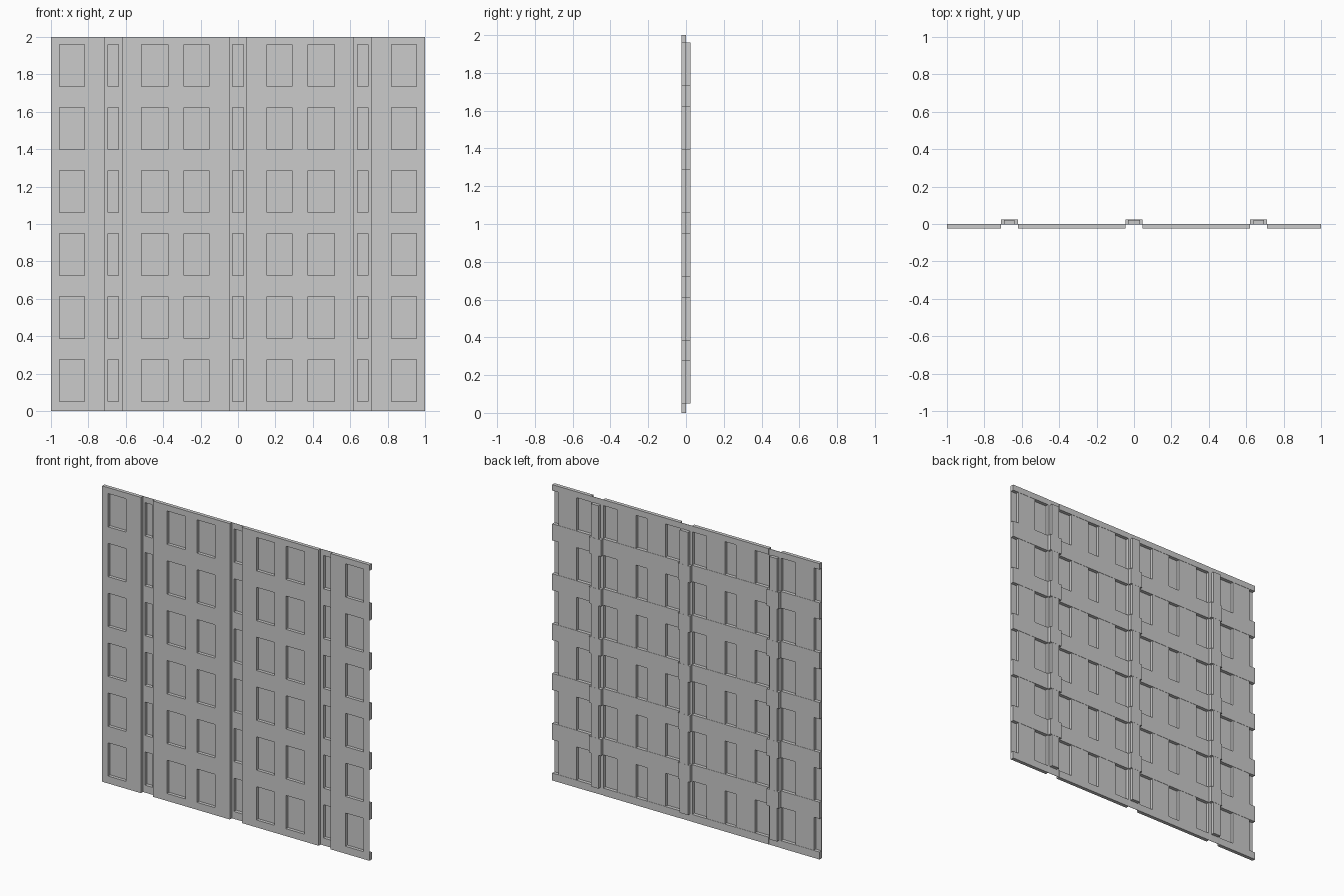
import bpy, bmesh

cube = bpy.data.objects.get("Cube")
if cube:
    bpy.data.objects.remove(cube, do_unlink=True)

FRONT, MID, BACK, T = -0.0235, 0.0, 0.0235, 0.002
ROW0, PITCH, WIN_H, ROWS = 0.05, 0.337, 0.225, 6

# Colour
concrete = bpy.data.materials.new("concrete_grey")
concrete.use_nodes = True
grey = (0.6, 0.6, 0.6, 1)
concrete.diffuse_color = grey
concrete.node_tree.nodes["Principled BSDF"].inputs["Base Color"].default_value = grey


def add_object(name, bm):
    mesh = bpy.data.meshes.new(name)
    bm.to_mesh(mesh)
    bm.free()
    mesh.materials.append(concrete)
    obj = bpy.data.objects.new(name, mesh)
    bpy.context.scene.collection.objects.link(obj)
    return obj


def mirrored(spans):
    return sorted(spans + [(-b, -a) for a, b in spans])


# Layout across the wall and up the storeys
panel_windows = mirrored([(0.155, 0.29), (0.375, 0.515), (0.82, 0.955)])
strips = mirrored([(0.62, 0.71)]) + [(-0.045, 0.045)]
strip_windows = mirrored([(0.64, 0.695)]) + [(-0.03, 0.03)]
rows = [(ROW0 + PITCH * i, ROW0 + PITCH * i + WIN_H) for i in range(ROWS)]
xs = sorted({-1.0, 1.0} | {v for s in panel_windows + strips + strip_windows for v in s})
zs = sorted({0.0, 2.0} | {v for r in rows for v in r})


def inside(v, spans):
    return any(a < v < b for a, b in spans)


def depth(i, k):
    """Front surface of one cell of the wall."""
    x, z = (xs[i] + xs[i + 1]) / 2, (zs[k] + zs[k + 1]) / 2
    in_row = inside(z, rows)
    if inside(x, strips):
        return BACK - T if in_row and inside(x, strip_windows) else MID - T
    return MID - T if in_row and inside(x, panel_windows) else FRONT


# Facade skin: stepped sheet with recessed strips and window pockets
bm = bmesh.new()


def quad(*points):
    bm.faces.new([bm.verts.new(p) for p in points])


nx, nz = len(xs) - 1, len(zs) - 1
for i in range(nx):
    for k in range(nz):
        x0, x1, z0, z1, y = xs[i], xs[i + 1], zs[k], zs[k + 1], depth(i, k)
        quad((x0, y, z0), (x1, y, z0), (x1, y, z1), (x0, y, z1))
        if i + 1 < nx and depth(i + 1, k) != y:
            w = depth(i + 1, k)
            quad((x1, y, z0), (x1, w, z0), (x1, w, z1), (x1, y, z1))
        if k + 1 < nz and depth(i, k + 1) != y:
            w = depth(i, k + 1)
            quad((x0, y, z1), (x1, y, z1), (x1, w, z1), (x0, w, z1))
bmesh.ops.remove_doubles(bm, verts=bm.verts, dist=0.0001)
bmesh.ops.recalc_face_normals(bm, faces=bm.faces)
if sum(f.normal.y * f.calc_area() for f in bm.faces) > 0:
    bmesh.ops.reverse_faces(bm, faces=bm.faces)
skin = add_object("facade_skin", bm)
shell = skin.modifiers.new("thickness", "SOLIDIFY")
shell.thickness = T
shell.offset = -1


# Floor bands behind the skin
def add_bands(name, spans, levels, y0, y1):
    bm = bmesh.new()
    for x0, x1 in spans:
        for z0, z1 in levels:
            box = bmesh.ops.create_cube(bm, size=1)["verts"]
            bmesh.ops.scale(bm, vec=(x1 - x0, y1 - y0, z1 - z0), verts=box)
            bmesh.ops.translate(bm, vec=((x0 + x1) / 2, (y0 + y1) / 2, (z0 + z1) / 2), verts=box)
    return add_object(name, bm)


edges = [0.0] + [v for r in rows for v in r] + [2.0]
levels = list(zip(edges[::2], edges[1::2]))
ends = [-1.0] + [v for s in sorted(strips) for v in s] + [1.0]
panels = list(zip(ends[::2], ends[1::2]))
inset = T / 2
panel_spans = [(a if a == -1 else a + inset, b if b == 1 else b - inset) for a, b in panels]
add_bands("panel_floor_bands", panel_spans, levels, FRONT + inset, MID + inset)
add_bands("strip_floor_bands", strips, levels[1:-1], MID - inset, BACK)
